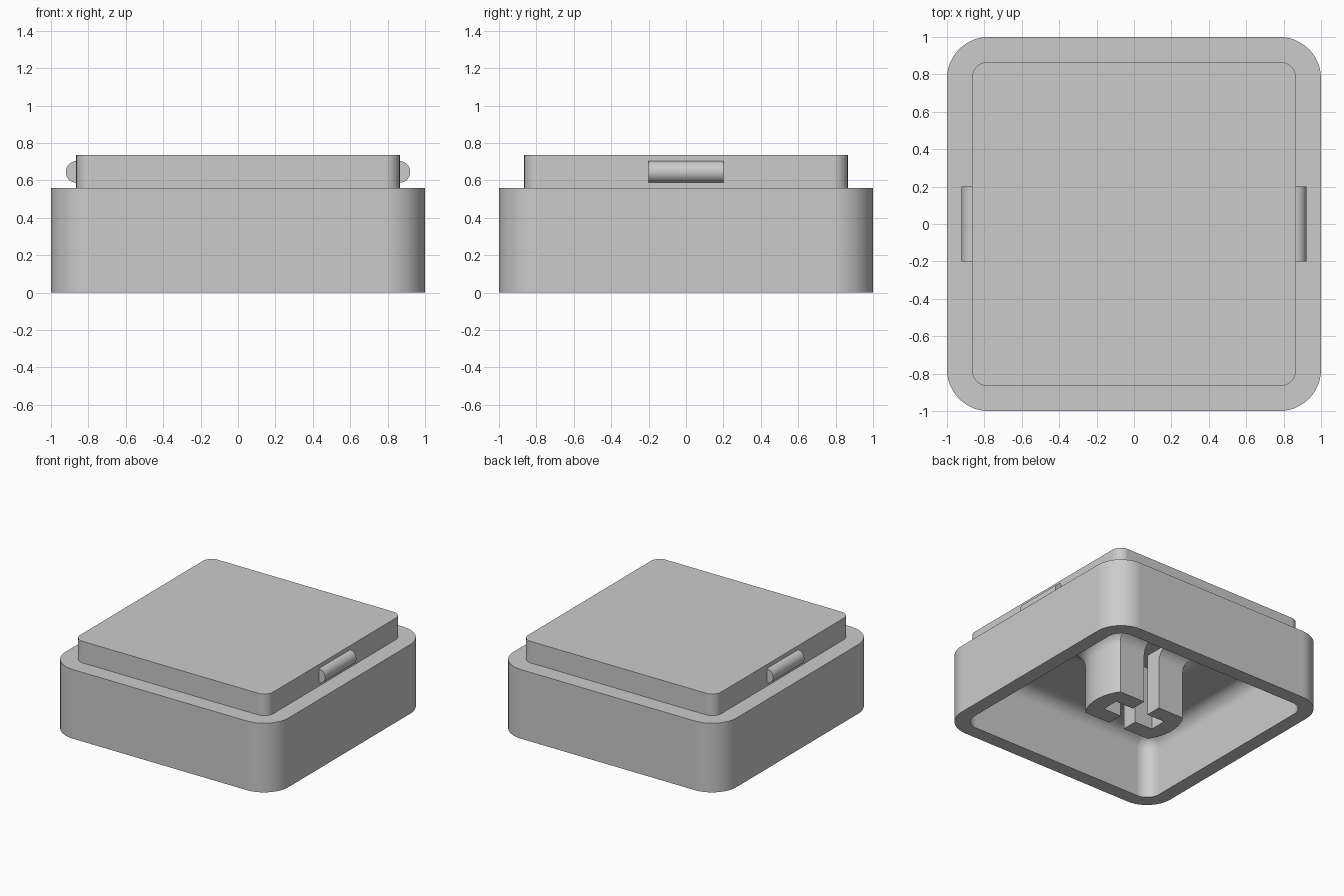
import bpy, bmesh, math
from mathutils import Vector

if "Cube" in bpy.data.objects:
    bpy.data.objects.remove(bpy.data.objects["Cube"], do_unlink=True)

grey = bpy.data.materials.new("light grey plastic")
grey.use_nodes = True
grey.diffuse_color = (0.6, 0.6, 0.6, 1)
grey.node_tree.nodes["Principled BSDF"].inputs["Base Color"].default_value = (0.6, 0.6, 0.6, 1)

CEILING = 0.5
FILLET = 0.11


def rounded_square(half, radius, z, steps=12):
    """Ring of points around a square with round corners."""
    ring = []
    for corner in range(4):
        mid = math.radians(45 + 90 * corner)
        cx = math.copysign(half - radius, math.cos(mid))
        cy = math.copysign(half - radius, math.sin(mid))
        for i in range(steps + 1):
            a = math.radians(90 * corner + 90 * i / steps)
            ring.append(Vector((cx + radius * math.cos(a), cy + radius * math.sin(a), z)))
    return ring


def flat_sided_circle(radius, flat, z, steps=16):
    """Ring of points around a circle trimmed flat at front and back."""
    limit = math.asin(flat / radius)
    ring = []
    for start in (0, math.pi):
        for i in range(steps + 1):
            a = start - limit + 2 * limit * i / steps
            ring.append(Vector((radius * math.cos(a), radius * math.sin(a), z)))
    return ring


def smooth(obj):
    """Smooth shading with sharp edges kept and flat faces left flat."""
    bpy.ops.object.select_all(action="DESELECT")
    obj.select_set(True)
    bpy.context.view_layer.objects.active = obj
    bpy.ops.object.shade_smooth_by_angle(angle=math.radians(35))
    normals = obj.modifiers.new("flat_normals", "WEIGHTED_NORMAL")
    normals.keep_sharp = True


def loft(name, rings):
    """Skin over a list of equal rings, closed at both ends."""
    bm = bmesh.new()
    loops = [[bm.verts.new(p) for p in ring] for ring in rings]
    for low, high in zip(loops, loops[1:]):
        for i in range(len(low)):
            j = (i + 1) % len(low)
            bm.faces.new((low[i], low[j], high[j], high[i]))
    bm.faces.new(loops[0])
    bm.faces.new(loops[-1])
    bmesh.ops.recalc_face_normals(bm, faces=bm.faces)
    mesh = bpy.data.meshes.new(name)
    bm.to_mesh(mesh)
    bm.free()
    mesh.materials.append(grey)
    obj = bpy.data.objects.new(name, mesh)
    bpy.context.collection.objects.link(obj)
    return obj


# Quarter-round steps: (outward offset, height) from the wall up to the ceiling
fillet = []
for i in range(11):
    a = math.radians(90 * i / 10)
    fillet.append((FILLET * (1 - math.cos(a)), CEILING - FILLET + FILLET * math.sin(a)))

# Hollow cap: raised top, step, outer wall, rim, inner wall, filleted ceiling
cap_rings = [
    rounded_square(0.865, 0.08, 0.735),
    rounded_square(0.865, 0.08, 0.56),
    rounded_square(1, 0.222, 0.56),
    rounded_square(1, 0.222, 0),
    rounded_square(0.888, 0.115, 0),
]
cap_rings += [rounded_square(0.888 - d, 0.115 - d, z) for d, z in fillet]
smooth(loft("cap", cap_rings))

# Stem with flat front and back, flaring into the ceiling
stem_rings = [flat_sided_circle(0.36, 0.2, 0)]
stem_rings += [flat_sided_circle(0.36 + d, 0.2 + d, z) for d, z in fillet]
stem = loft("stem", stem_rings)

# Cross-shaped socket cut up through the stem
w, arm = 0.07, 0.23
quarter = [(arm, -w), (arm, w), (w, w)]
outline = []
for turn in range(4):
    for x, y in quarter:
        for _ in range(turn):
            x, y = -y, x
        # The front and back arms run out through the flared flats
        outline.append(Vector((x, y * 1.5 if abs(y) == arm else y, 0)))
socket = loft("socket_cutter", [[p + Vector((0, 0, z)) for p in outline] for z in (-0.1, 0.51)])
socket.hide_render = True
cut = stem.modifiers.new("socket", "BOOLEAN")
cut.operation = "DIFFERENCE"
cut.solver = "EXACT"
cut.object = socket
bpy.context.view_layer.objects.active = stem
bpy.ops.object.modifier_apply(modifier=cut.name)
bpy.data.objects.remove(socket, do_unlink=True)
smooth(stem)

# Half-round snap ridges on both sides of the raised top
for name, side in (("left_ridge", 1), ("right_ridge", -1)):
    ends = []
    for y in (-0.2, 0.2):
        arc = [math.radians(-90 + 180 * i / 20) for i in range(21)]
        ends.append([Vector((side * (0.863 + 0.058 * math.cos(a)), y, 0.645 + 0.058 * math.sin(a)))
                     for a in arc])
    smooth(loft(name, ends))
